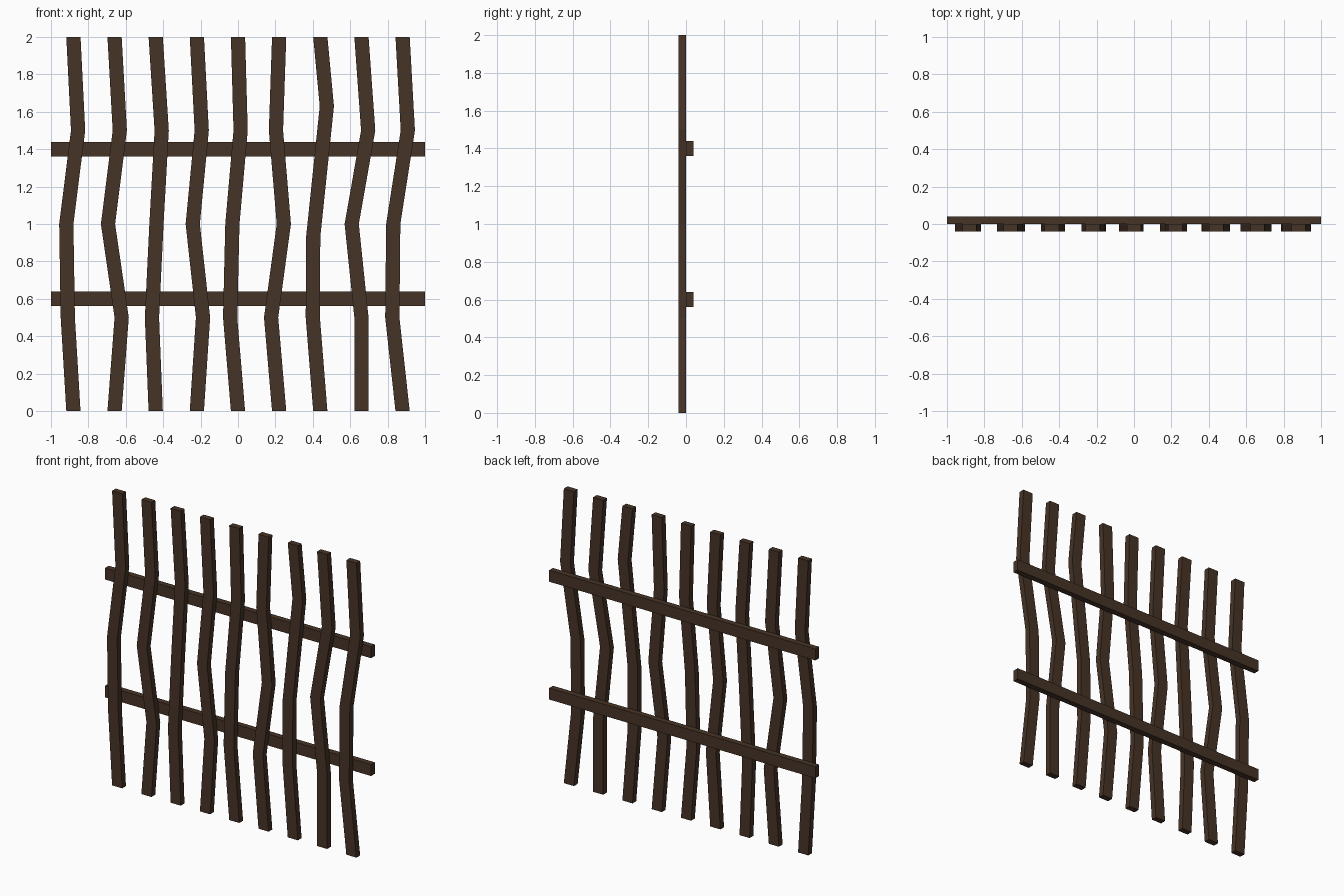
import bpy, bmesh

if "Cube" in bpy.data.objects:
    bpy.data.objects.remove(bpy.data.objects["Cube"])

wood = bpy.data.materials.new("dark_wood")
wood.diffuse_color = (0.062, 0.034, 0.02, 1)
wood.use_nodes = True
wood.node_tree.nodes["Principled BSDF"].inputs["Base Color"].default_value = wood.diffuse_color


def strip(name, rings):
    """Solid through a list of four-cornered rings, capped at both ends."""
    bm = bmesh.new()
    loops = [[bm.verts.new(p) for p in ring] for ring in rings]
    for a, b in zip(loops, loops[1:]):
        for i in range(4):
            j = (i + 1) % 4
            bm.faces.new((a[i], a[j], b[j], b[i]))
    bm.faces.new(loops[0][::-1])
    bm.faces.new(loops[-1])
    bmesh.ops.recalc_face_normals(bm, faces=bm.faces)
    mesh = bpy.data.meshes.new(name)
    bm.to_mesh(mesh)
    bm.free()
    mesh.materials.append(wood)
    obj = bpy.data.objects.new(name, mesh)
    bpy.context.collection.objects.link(obj)
    return obj


# Crooked pickets: sideways offset of the centre line at the three bends
HALF = 0.038
DEPTH = 0.04
bends = [
    (-0.03, -0.038, 0.025),
    (0.038, -0.035, 0.028),
    (-0.02, 0.004, 0.032),
    (0.033, -0.022, 0.026),
    (-0.042, -0.03, 0.014),
    (-0.043, 0.025, -0.017),
    (-0.04, -0.038, 0.035),
    (0.0, -0.052, 0.036),
    (-0.055, -0.05, 0.028),
]
for n, (low, mid, high) in enumerate(bends):
    x0 = (n - 4) * 0.22
    heights = (0, 0.5, 0.93, 1.63, 2) if n == 6 else (0, 0.5, 1, 1.5, 2)
    rings = []
    for z, dx in zip(heights, (0, low, mid, high, 0)):
        x = x0 + dx
        rings.append([(x - HALF, -DEPTH, z), (x + HALF, -DEPTH, z),
                      (x + HALF, 0, z), (x - HALF, 0, z)])
    strip(f"picket_{n + 1}", rings)

# Horizontal rails behind the pickets
for name, z in (("lower_rail", 0.6), ("upper_rail", 1.4)):
    strip(name, [[(x, 0, z - 0.039), (x, DEPTH, z - 0.039),
                  (x, DEPTH, z + 0.039), (x, 0, z + 0.039)] for x in (-1, 1)])
